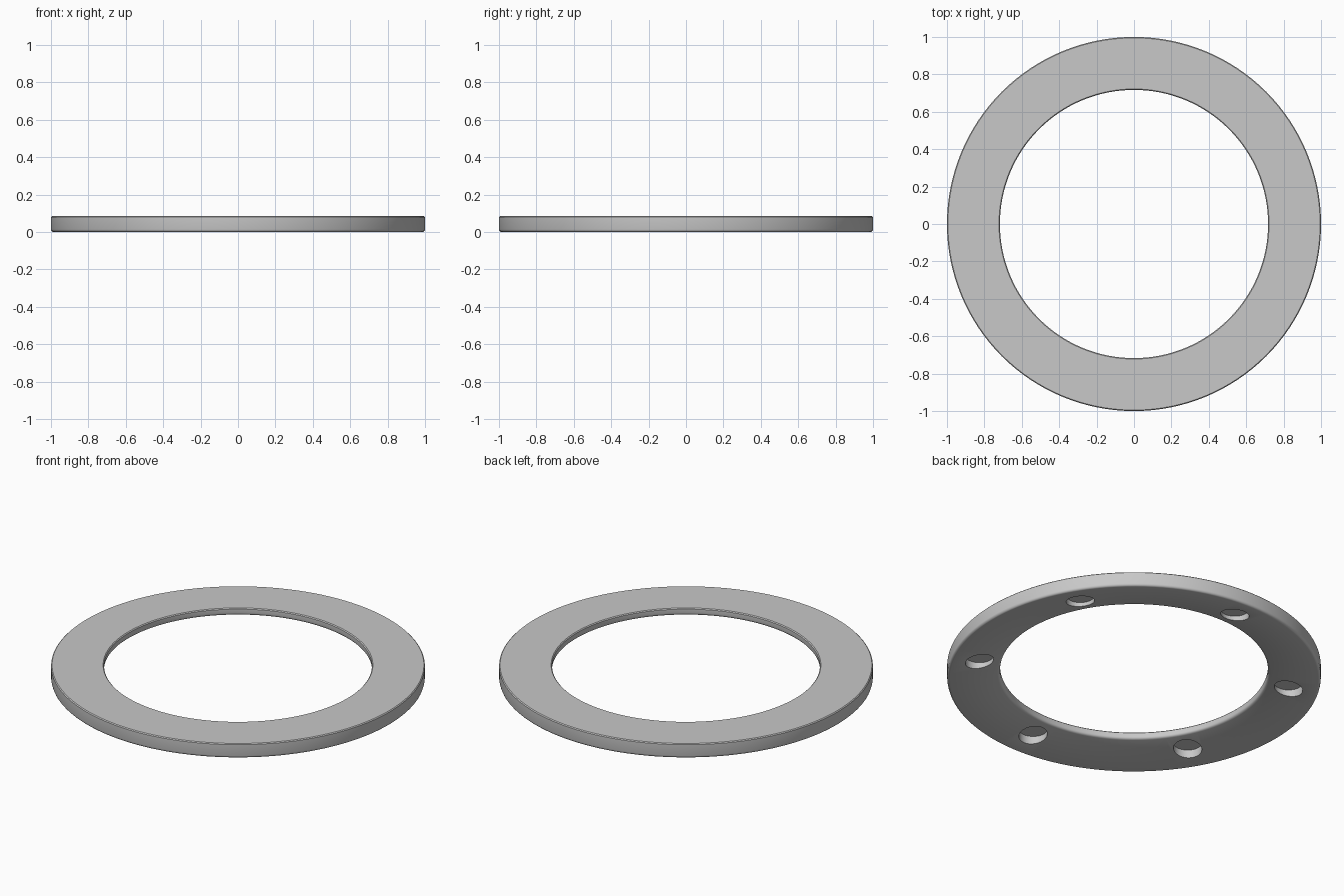
import bpy
import bmesh
from math import cos, sin, pi, radians

if "Cube" in bpy.data.objects:
    bpy.data.objects.remove(bpy.data.objects["Cube"], do_unlink=True)

OUTER, INNER, HEIGHT = 1.0, 0.717, 0.085
INNER_BASE = 0.043  # the underside rises as a shallow cone towards the middle
CHAMFER, FILLET = 0.005, 0.014
HOLE_CIRCLE, HOLE_RADIUS, HOLE_TOP = 0.84, 0.076, 0.06
SEGMENTS = 128

# Single grey finish
grey = bpy.data.materials.new("grey")
grey.use_nodes = True
colour = (0.58, 0.58, 0.58, 1)
grey.diffuse_color = colour
grey.node_tree.nodes["Principled BSDF"].inputs["Base Color"].default_value = colour


def fillet_arc(wall, inward, base, steps=3):
    """Rounded lower corner, running from the wall down to the underside."""
    points = []
    for i in range(steps + 1):
        a = pi / 2 * i / steps
        points.append((wall + inward * FILLET * (1 - cos(a)), base + FILLET * (1 - sin(a))))
    return points


def make_ring():
    """Ring cross-section swept round the z axis."""
    profile = [(INNER + CHAMFER, HEIGHT), (OUTER - CHAMFER, HEIGHT), (OUTER, HEIGHT - CHAMFER)]
    profile += fillet_arc(OUTER, -1, 0)
    profile += reversed(fillet_arc(INNER, 1, INNER_BASE))
    profile.append((INNER, HEIGHT - CHAMFER))
    bm = bmesh.new()
    loops = []
    for s in range(SEGMENTS):
        a = 2 * pi * s / SEGMENTS
        loops.append([bm.verts.new((r * cos(a), r * sin(a), z)) for r, z in profile])
    n = len(profile)
    for s in range(SEGMENTS):
        here, there = loops[s], loops[(s + 1) % SEGMENTS]
        for i in range(n):
            j = (i + 1) % n
            bm.faces.new((here[i], here[j], there[j], there[i]))
    bmesh.ops.recalc_face_normals(bm, faces=bm.faces)
    mesh = bpy.data.meshes.new("ring")
    bm.to_mesh(mesh)
    bm.free()
    mesh.materials.append(grey)
    ring = bpy.data.objects.new("ring", mesh)
    bpy.context.collection.objects.link(ring)
    return ring


ring = make_ring()

# Six blind round holes in the underside
for k in range(6):
    a = radians(30 + 60 * k)
    bpy.ops.mesh.primitive_cylinder_add(
        vertices=48, radius=HOLE_RADIUS, depth=2 * HOLE_TOP,
        location=(HOLE_CIRCLE * cos(a), HOLE_CIRCLE * sin(a), 0))
    cutter = bpy.context.object
    cutter.name = "hole_cutter"
    cutter.hide_render = True
    cutter.data.materials.append(grey)
    cut = ring.modifiers.new("hole", "BOOLEAN")
    cut.operation = "DIFFERENCE"
    cut.solver = "EXACT"
    cut.object = cutter
    bpy.ops.object.select_all(action="DESELECT")
    ring.select_set(True)
    bpy.context.view_layer.objects.active = ring
    bpy.ops.object.modifier_apply(modifier=cut.name)
    bpy.data.objects.remove(cutter, do_unlink=True)

# Smooth walls, crisp chamfers and hole rims
bpy.ops.object.shade_smooth_by_angle(angle=radians(35))
